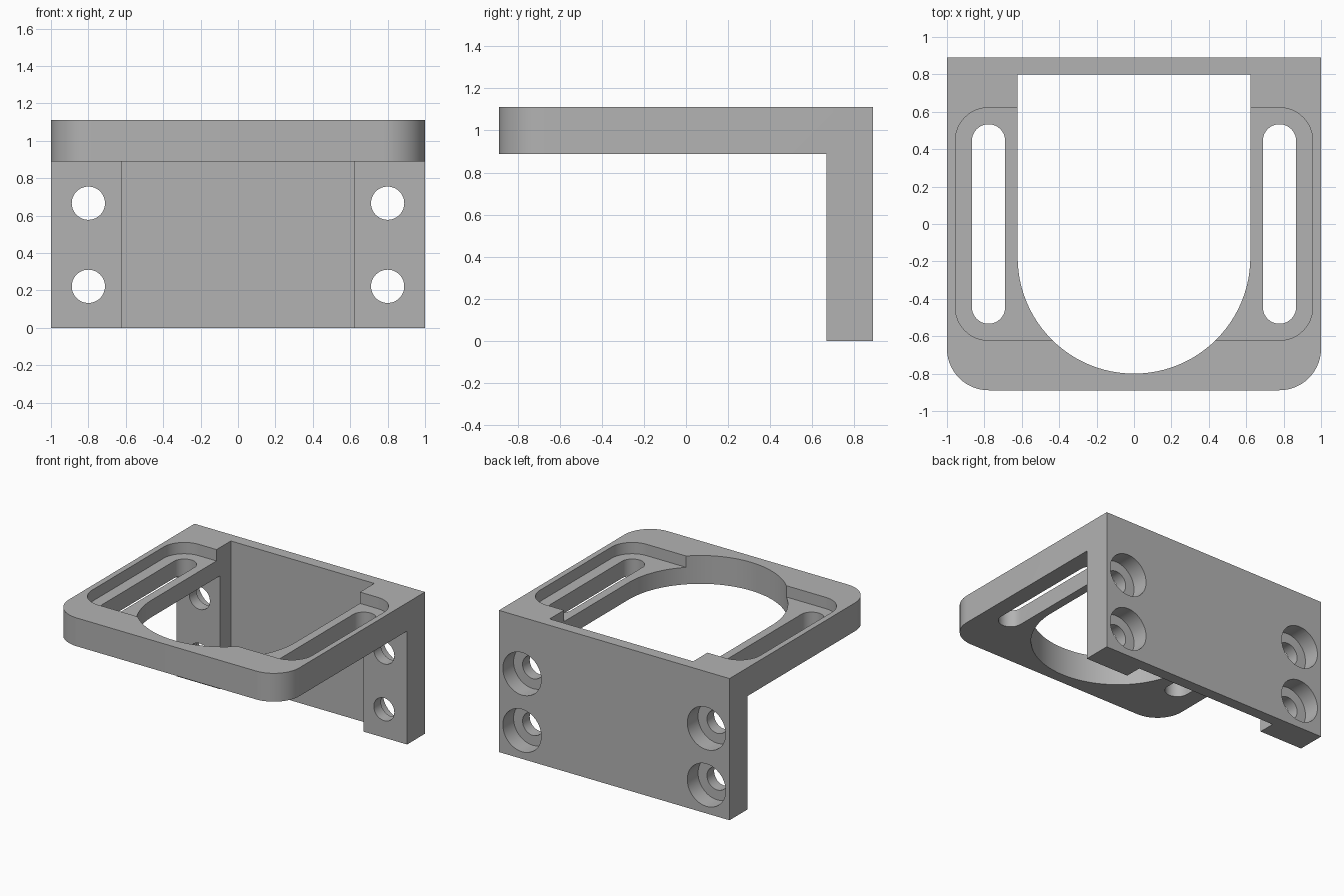
import bpy, bmesh, math
from mathutils import Matrix, Vector

if "Cube" in bpy.data.objects:
    bpy.data.objects.remove(bpy.data.objects["Cube"])

U = 2 / 45            # one design step
TOP = 25 * U          # overall height


def mesh_object(name, bm):
    bmesh.ops.recalc_face_normals(bm, faces=bm.faces)
    me = bpy.data.meshes.new(name)
    bm.to_mesh(me)
    bm.free()
    ob = bpy.data.objects.new(name, me)
    bpy.context.collection.objects.link(ob)
    return ob


def arc(cx, cy, r, a0, a1, n):
    return [(cx + r * math.cos(math.radians(a0 + (a1 - a0) * i / n)),
             cy + r * math.sin(math.radians(a0 + (a1 - a0) * i / n))) for i in range(n + 1)]


def rounded_rect(x0, x1, y0, y1, r, n=12):
    return (arc(x1 - r, y1 - r, r, 0, 90, n) + arc(x0 + r, y1 - r, r, 90, 180, n)
            + arc(x0 + r, y0 + r, r, 180, 270, n) + arc(x1 - r, y0 + r, r, 270, 360, n))


def prism(name, outline, vec, place):
    """Extrude a 2D outline along vec; place maps 2D points to 3D."""
    bm = bmesh.new()
    face = bm.faces.new([bm.verts.new(place(*p)) for p in outline])
    ext = bmesh.ops.extrude_face_region(bm, geom=[face])
    bmesh.ops.translate(bm, vec=vec, verts=[v for v in ext['geom'] if isinstance(v, bmesh.types.BMVert)])
    bmesh.ops.remove_doubles(bm, verts=bm.verts, dist=1e-5)
    return mesh_object(name, bm)


def upright(name, outline, z0, z1):
    return prism(name, outline, Vector((0, 0, z1 - z0)), lambda x, y: (x, y, z0))


def bore(name, x, z, r, y0, y1):
    return prism(name, arc(x, z, r, 0, 360, 48)[:-1], Vector((0, y1 - y0, 0)),
                 lambda a, b: (a, y0, b))


# L-shaped bracket body with rounded front corners
profile = [(-20, 20), (15, 20), (15, 0), (20, 0), (20, 25), (-20, 25)]
body = prism("bracket", [(y * U, z * U) for y, z in profile], Vector((2, 0, 0)),
             lambda y, z: (-1, y, z))
bm = bmesh.new()
bm.from_mesh(body.data)
corners = [e for e in bm.edges if all(v.co.y < -19.9 * U for v in e.verts)
           and abs(e.verts[0].co.z - e.verts[1].co.z) > 0.1]
bmesh.ops.bevel(bm, geom=corners, offset=5 * U, segments=14, profile=0.5, affect='EDGES')
bm.to_mesh(body.data)
bm.free()

# Central U-shaped opening, cut down the whole height of the wall
cutters = [upright("opening_cutter",
                   [(14 * U, 18 * U), (-14 * U, 18 * U)]
                   + arc(0, -4 * U, 14 * U, 180, 360, 48), -0.2, TOP + 0.2)]
# Shallow recess in the top
cutters.append(upright("recess_cutter",
                       rounded_rect(-21.5 * U, 21.5 * U, -14 * U, 14 * U, 4 * U),
                       TOP - 2 * U, TOP + 0.2))
for s in (-1, 1):
    # Long adjustment slots
    cutters.append(upright("slot_cutter",
                           rounded_rect((17.5 * s - 2) * U, (17.5 * s + 2) * U, -12 * U, 12 * U, 2 * U),
                           15 * U, TOP + 0.2))
    # Counterbored screw holes
    for z in (5, 15):
        cutters.append(bore("screw_hole_cutter", 18 * s * U, z * U, 2 * U, 14 * U, 22 * U))
        cutters.append(bore("counterbore_cutter", 18 * s * U, z * U, 3.75 * U, 17 * U, 22 * U))

bpy.context.view_layer.objects.active = body
body.select_set(True)
for c in cutters:
    c.hide_render = True
    m = body.modifiers.new("cut", 'BOOLEAN')
    m.operation, m.solver, m.object = 'DIFFERENCE', 'EXACT', c
    bpy.ops.object.modifier_apply(modifier=m.name)
    bpy.data.objects.remove(c)

# Plain grey finish
grey = bpy.data.materials.new("plain grey")
grey.diffuse_color = (0.45, 0.45, 0.45, 1)
grey.use_nodes = True
grey.node_tree.nodes["Principled BSDF"].inputs["Base Color"].default_value = grey.diffuse_color
body.data.materials.clear()
body.data.materials.append(grey)
bpy.ops.object.shade_smooth_by_angle(angle=math.radians(30))
